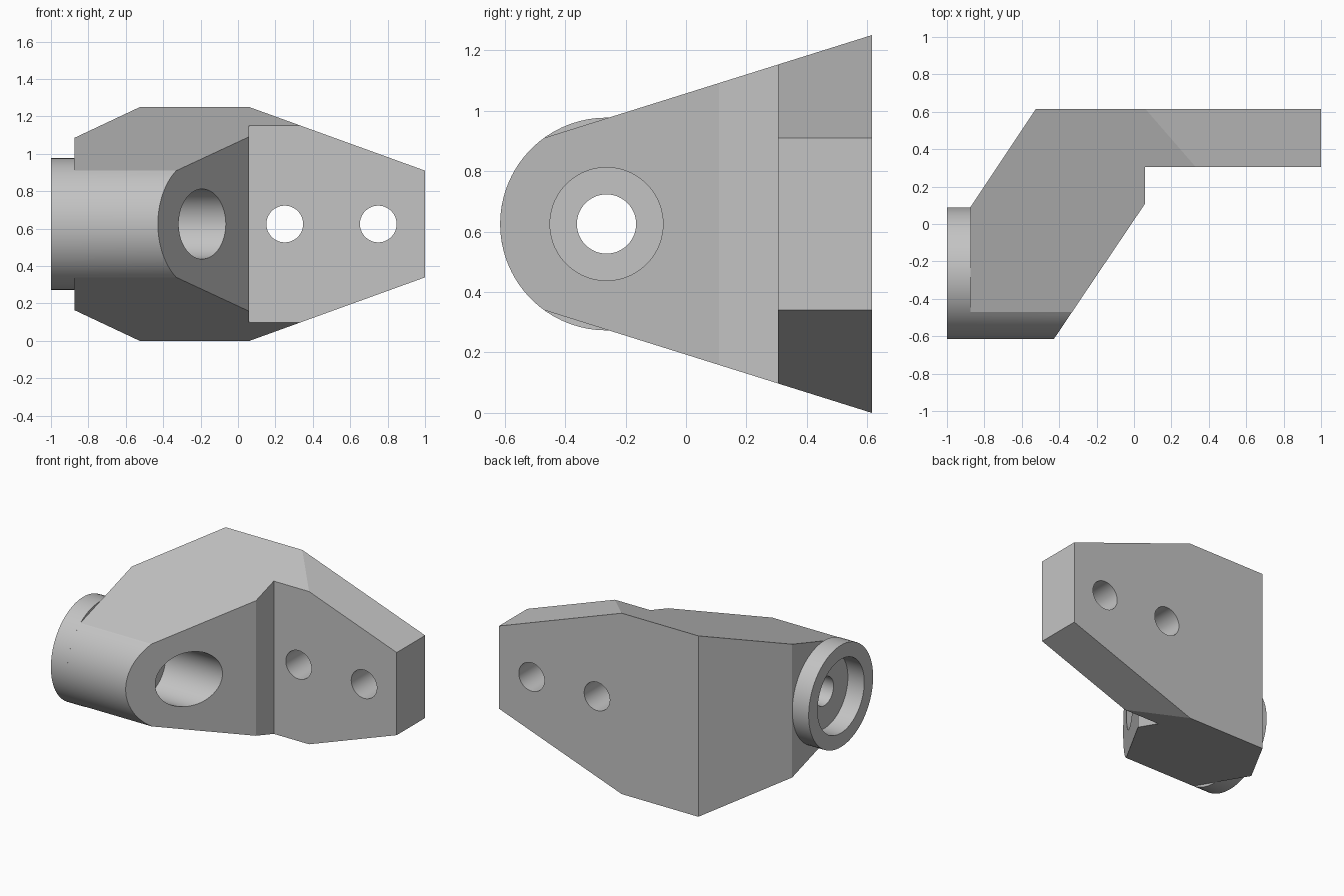
import bpy, bmesh, math

cube = bpy.data.objects.get("Cube")
if cube:
    bpy.data.objects.remove(cube, do_unlink=True)

MID = 0.625                 # height of the symmetry plane
BORE_Y, BOSS_R = -0.263, 0.352

grey = bpy.data.materials.new("machined_grey")
grey.use_nodes = True
grey.diffuse_color = (0.55, 0.55, 0.55, 1)
grey.node_tree.nodes["Principled BSDF"].inputs["Base Color"].default_value = (0.55, 0.55, 0.55, 1)


def prism(name, outline, axis, lo, hi):
    """Extrude a closed 2D outline along one axis."""
    place = {"X": lambda a, b: (lo, a, b),
             "Y": lambda a, b: (a, lo, b),
             "Z": lambda a, b: (a, b, lo)}[axis]
    bm = bmesh.new()
    face = bm.faces.new([bm.verts.new(place(a, b)) for a, b in outline])
    ext = bmesh.ops.extrude_face_region(bm, geom=[face])
    shift = [hi - lo if axis == k else 0 for k in "XYZ"]
    bmesh.ops.translate(bm, vec=shift,
                        verts=[v for v in ext["geom"] if isinstance(v, bmesh.types.BMVert)])
    bmesh.ops.recalc_face_normals(bm, faces=bm.faces)
    mesh = bpy.data.meshes.new(name)
    bm.to_mesh(mesh)
    bm.free()
    mesh.materials.append(grey)
    obj = bpy.data.objects.new(name, mesh)
    bpy.context.collection.objects.link(obj)
    return obj


def arc(a, b, radius, start=0, end=360, steps=72):
    count = steps if end - start == 360 else steps + 1
    angles = [math.radians(start + (end - start) * i / steps) for i in range(count)]
    return [(a + radius * math.cos(t), b + radius * math.sin(t)) for t in angles]


def select(obj):
    bpy.ops.object.select_all(action="DESELECT")
    obj.select_set(True)
    bpy.context.view_layer.objects.active = obj


def combine(obj, tool, operation):
    """Apply a boolean and discard the tool."""
    mod = obj.modifiers.new("cut", "BOOLEAN")
    mod.operation, mod.solver, mod.object = operation, "EXACT", tool
    select(obj)
    bpy.ops.object.modifier_apply(modifier=mod.name)
    bpy.data.objects.remove(tool, do_unlink=True)


# Bracket body: plan outline with angled arm and mounting plate
body = prism("bracket_body",
             [(-0.875, -0.8), (-0.553, -0.8), (0.06, 0.11), (0.06, 0.305),
              (1, 0.305), (1, 0.615), (-0.525, 0.615), (-0.875, 0.09)],
             "Z", -0.3, 1.6)

# Side taper ending in a rounded nose
side = [(0.8, MID + 0.683)] + arc(BORE_Y, MID, BOSS_R, 126, 234, 28) + [(0.8, MID - 0.683)]
combine(body, prism("side_taper", side, "X", -1.5, 1.5), "INTERSECT")

# Taper of the plate towards its free end
wedge = [(-1.2, MID + 1.081), (1.2, MID + 0.213), (1.2, MID - 0.213), (-1.2, MID - 1.081)]
combine(body, prism("plate_taper", wedge, "Y", -1.5, 1.5), "INTERSECT")

# Shaft bore and the counterbore opening on the slanted face
combine(body, prism("bore", arc(BORE_Y, MID, 0.098), "X", -1.2, 0.5), "DIFFERENCE")
combine(body, prism("counterbore", arc(BORE_Y, MID, 0.187), "X", -0.5, 0.5), "DIFFERENCE")

# Two mounting holes through the plate
for x in (0.25, 0.75):
    combine(body, prism("bolt_hole", arc(x, MID, 0.098), "Y", 0, 1), "DIFFERENCE")

# Round boss with a wide recess
boss = prism("boss_ring", arc(BORE_Y, MID, BOSS_R), "X", -1, -0.875)
combine(boss, prism("recess", arc(BORE_Y, MID, 0.255), "X", -1.2, -0.5), "DIFFERENCE")

for obj in (body, boss):
    select(obj)
    bpy.ops.object.shade_smooth_by_angle(angle=math.radians(14))
